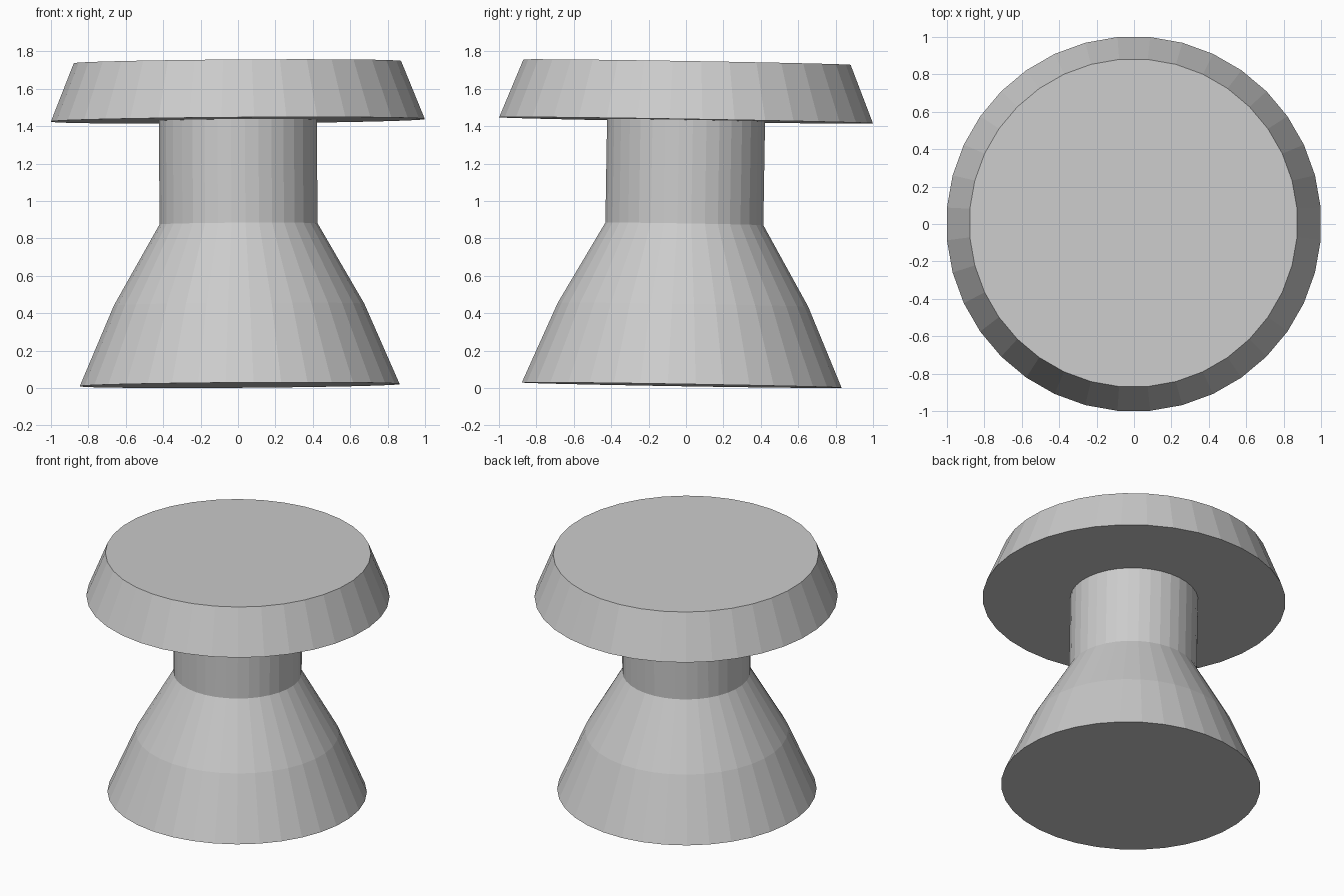
import bpy
import bmesh
from math import cos, sin, tau

if "Cube" in bpy.data.objects:
    bpy.data.objects.remove(bpy.data.objects["Cube"], do_unlink=True)

SIDES = 36

# single plain material
grey = bpy.data.materials.new("light_grey")
grey.use_nodes = True
grey.diffuse_color = (0.6, 0.6, 0.6, 1)
grey.node_tree.nodes["Principled BSDF"].inputs["Base Color"].default_value = grey.diffuse_color


def turned_part(name, profile):
    """Closed faceted solid from (radius, height) steps, leaning slightly."""
    bm = bmesh.new()
    rings = []
    for radius, height in profile:
        angles = [tau * (i + 0.5) / SIDES for i in range(SIDES)]
        rings.append([bm.verts.new((radius * cos(a), radius * sin(a), height)) for a in angles])
    for low, high in zip(rings, rings[1:]):
        for i in range(SIDES):
            j = (i + 1) % SIDES
            bm.faces.new((low[i], low[j], high[j], high[i]))
    bm.faces.new(rings[0][::-1])
    bm.faces.new(rings[-1])
    mesh = bpy.data.meshes.new(name)
    bm.to_mesh(mesh)
    bm.free()
    mesh.materials.append(grey)
    obj = bpy.data.objects.new(name, mesh)
    obj.location = (0.009, -0.023, 0.0155)
    obj.rotation_euler = (-0.0165, -0.007, 0)
    bpy.context.collection.objects.link(obj)
    return obj


# flared foot running up into the straight neck
turned_part("base_and_neck", [(0.858, 0), (0.672, 0.43), (0.424, 0.862), (0.424, 1.42)])

# wide tapered disc on top
turned_part("top_disc", [(1.003, 1.416), (0.878, 1.727)])
